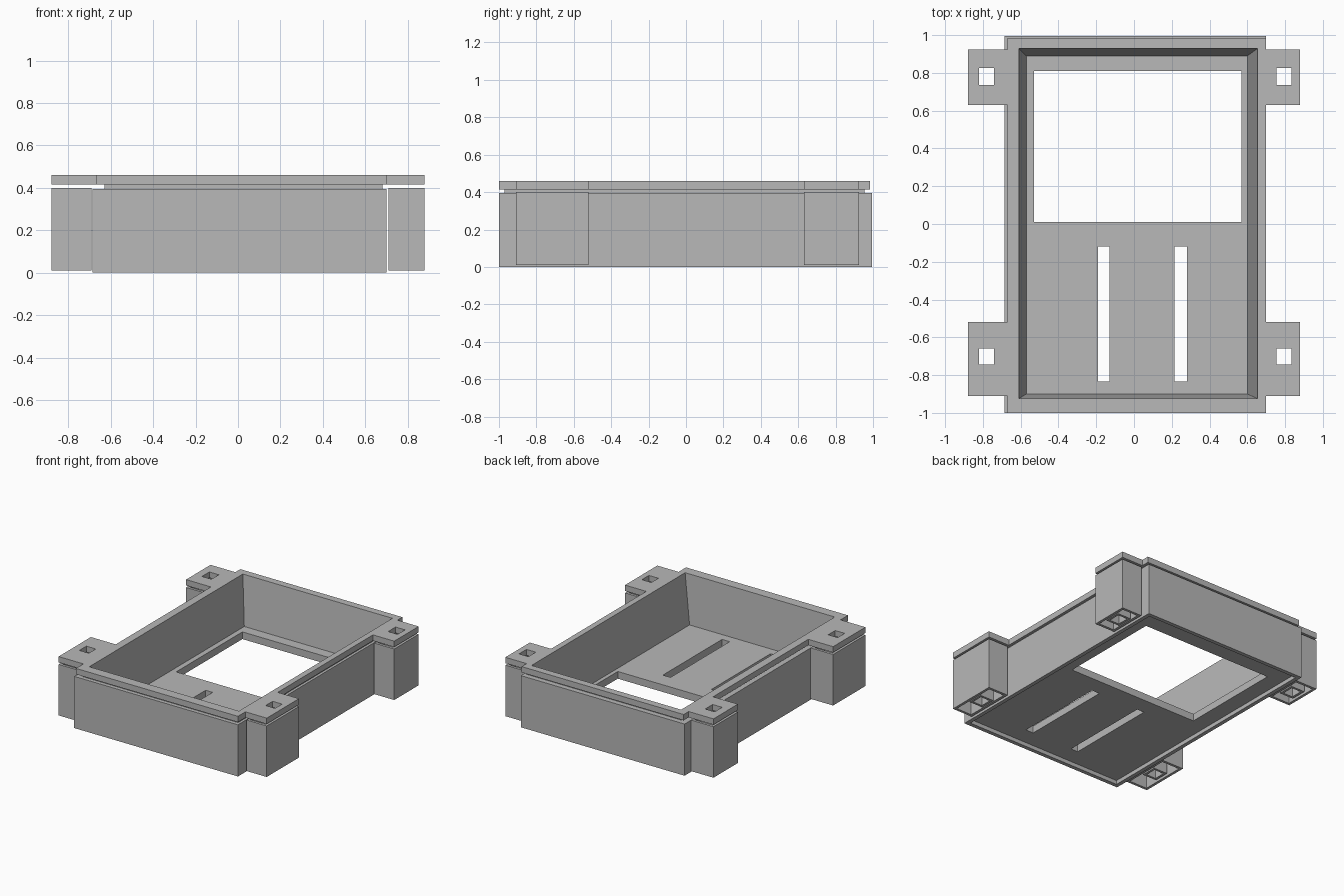
import bpy, bmesh

old = bpy.data.objects.get("Cube")
if old:
    bpy.data.objects.remove(old, do_unlink=True)

grey = bpy.data.materials.new("plain_grey")
grey.use_nodes = True
colour = (0.48, 0.48, 0.48, 1)
grey.diffuse_color = colour
grey.node_tree.nodes["Principled BSDF"].inputs["Base Color"].default_value = colour


def finish(name, bm):
    bmesh.ops.recalc_face_normals(bm, faces=bm.faces)
    mesh = bpy.data.meshes.new(name)
    bm.to_mesh(mesh)
    bm.free()
    mesh.materials.append(grey)
    obj = bpy.data.objects.new(name, mesh)
    bpy.context.collection.objects.link(obj)
    return obj


def inside(x, y, rects):
    return any(x0 < x < x1 and y0 < y < y1 for x0, x1, y0, y1 in rects)


def plate(name, solids, holes, z0, z1):
    """Flat slab covering the solid rectangles minus the hole rectangles."""
    rects = solids + holes
    xs = sorted({v for r in rects for v in r[:2]})
    ys = sorted({v for r in rects for v in r[2:]})
    bm = bmesh.new()
    for xa, xb in zip(xs, xs[1:]):
        for ya, yb in zip(ys, ys[1:]):
            cx, cy = (xa + xb) / 2, (ya + yb) / 2
            if inside(cx, cy, solids) and not inside(cx, cy, holes):
                corners = ((xa, ya), (xb, ya), (xb, yb), (xa, yb))
                bm.faces.new([bm.verts.new((x, y, z0)) for x, y in corners])
    bmesh.ops.remove_doubles(bm, verts=bm.verts, dist=0.0001)
    ext = bmesh.ops.extrude_face_region(bm, geom=bm.faces[:], use_keep_orig=True)
    top = [v for v in ext["geom"] if isinstance(v, bmesh.types.BMVert)]
    bmesh.ops.translate(bm, verts=top, vec=(0, 0, z1 - z0))
    bmesh.ops.dissolve_limit(bm, angle_limit=0.01, verts=bm.verts, edges=bm.edges)
    return finish(name, bm)


def ring_loft(name, rings):
    """Closed frame joining rectangles (rectangle, height) in order."""
    bm = bmesh.new()
    loops = []
    for (x0, x1, y0, y1), z in rings:
        corners = ((x0, y0), (x1, y0), (x1, y1), (x0, y1))
        loops.append([bm.verts.new((x, y, z)) for x, y in corners])
    for a, b in zip(loops, loops[1:] + loops[:1]):
        for i in range(4):
            j = (i + 1) % 4
            bm.faces.new((a[i], a[j], b[j], b[i]))
    return finish(name, bm)


def grow(rect, d):
    return (rect[0] - d, rect[1] + d, rect[2] - d, rect[3] + d)


# Main proportions
outer = (-0.685, 0.70, -1.0, 0.995)
neck = (-0.63, 0.68, -0.97, 0.955)
mouth = (-0.61, 0.655, -0.925, 0.93)
well = (-0.57, 0.60, -0.90, 0.89)
recess = grow(outer, -0.03)
wall_top, lip_low, lip_top = 0.395, 0.415, 0.46
floor_low, floor_top = 0.03, 0.085

# Walls: straight outside, stepped neck, sloping inside
ring_loft("tray_walls", [
    (outer, 0), (outer, wall_top), (neck, wall_top), (neck, lip_top),
    (mouth, lip_top), (well, floor_top), (recess, floor_top), (recess, 0)])

# Floor with a large window and two slots
window = (-0.53, 0.57, 0.01, 0.81)
slots = [(-0.19, -0.13, -0.835, -0.12), (0.215, 0.28, -0.835, -0.12)]
plate("tray_floor", [recess], [window] + slots, floor_low, floor_top)

# Corner tabs, their square holes and hollow posts
tabs, holes = [], []
for end, (y0, y1), hole_y in (("front", (-0.91, -0.52), (-0.745, -0.66)),
                              ("back", (0.63, 0.925), (0.735, 0.825))):
    for side, (x0, x1), hole_x in (("right", (-0.88, -0.69), (-0.82, -0.74)),
                                   ("left", (0.71, 0.88), (0.755, 0.835))):
        post, hole = (x0, x1, y0, y1), hole_x + hole_y
        tabs.append((min(x0, 0.6), max(x1, -0.6), y0, y1))
        holes.append(hole)
        plate(f"{end}_{side}_post", [post], [grow(post, -0.02)], 0.01, 0.4)
        plate(f"{end}_{side}_post_tube", [grow(hole, 0.018)], [hole], 0.01, 0.4)

# Top flange with tabs
plate("top_flange", [(-0.67, 0.70, -1.0, 0.985)] + tabs, holes + [neck],
      lip_low, lip_top)
